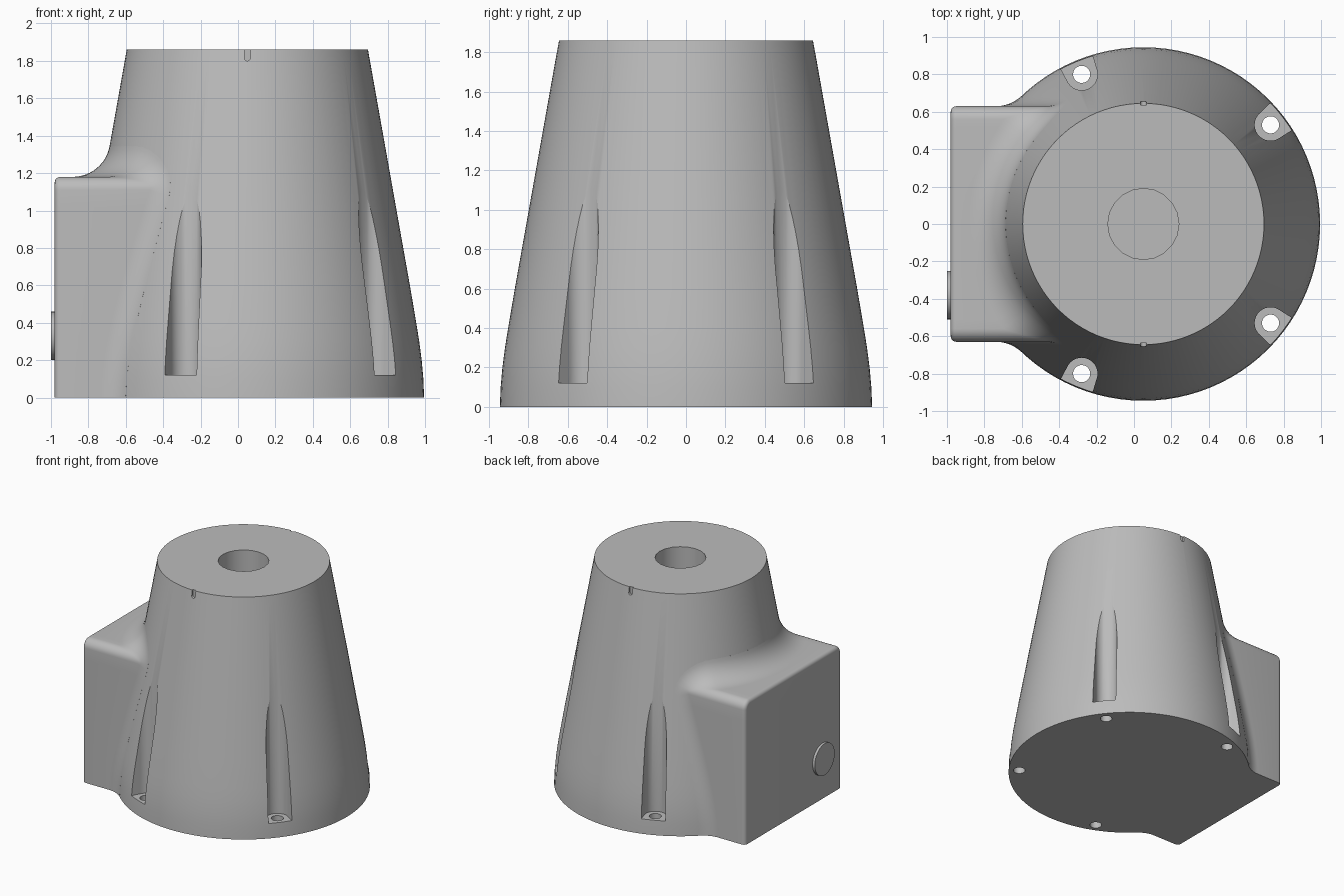
import bpy, bmesh, math
from mathutils import Vector, Matrix

if "Cube" in bpy.data.objects:
    bpy.data.objects.remove(bpy.data.objects["Cube"])

AXIS_X = 0.05
TOP = 1.86
PROFILE = [(0, 0.945), (0.1, 0.941), (0.2, 0.932), (0.3, 0.919), (0.4, 0.903), (0.6, 0.869), (TOP, 0.645)]

grey = bpy.data.materials.new("plain grey")
grey.use_nodes = True
COLOUR = (0.5, 0.5, 0.5, 1)
grey.diffuse_color = COLOUR
grey.node_tree.nodes["Principled BSDF"].inputs["Base Color"].default_value = COLOUR


def make_object(name, bm):
    bmesh.ops.recalc_face_normals(bm, faces=bm.faces)
    mesh = bpy.data.meshes.new(name)
    bm.to_mesh(mesh)
    bm.free()
    mesh.materials.append(grey)
    obj = bpy.data.objects.new(name, mesh)
    bpy.context.collection.objects.link(obj)
    return obj


def activate(obj):
    bpy.ops.object.select_all(action='DESELECT')
    obj.select_set(True)
    bpy.context.view_layer.objects.active = obj


def smooth(obj, degrees=30):
    activate(obj)
    bpy.ops.object.shade_smooth_by_angle(angle=math.radians(degrees))


def prism(bm, outline, z0, z1):
    """Extrude a flat outline between two heights."""
    low = [bm.verts.new((x, y, z0)) for x, y in outline]
    high = [bm.verts.new((x, y, z1)) for x, y in outline]
    bm.faces.new(low[::-1])
    bm.faces.new(high)
    n = len(outline)
    for i in range(n):
        j = (i + 1) % n
        bm.faces.new((low[i], low[j], high[j], high[i]))
    return low + high


def circle(cx, cy, r, n):
    return [(cx + r * math.cos(math.tau * i / n), cy + r * math.sin(math.tau * i / n)) for i in range(n)]


def cut(obj, cutter):
    mod = obj.modifiers.new("cut", 'BOOLEAN')
    mod.operation = 'DIFFERENCE'
    mod.solver = 'EXACT'
    mod.object = cutter
    activate(obj)
    bpy.ops.object.modifier_apply(modifier=mod.name)
    bpy.data.objects.remove(cutter)


def radius(z):
    for (z0, r0), (z1, r1) in zip(PROFILE, PROFILE[1:]):
        if z <= z1:
            return r0 + (r1 - r0) * (z - z0) / (z1 - z0)
    return PROFILE[-1][1]


# Tapered round body
SEGMENTS = 96
bm = bmesh.new()
rings = [[bm.verts.new((x, y, z)) for x, y in circle(AXIS_X, 0, r, SEGMENTS)] for z, r in PROFILE]
for a, b in zip(rings, rings[1:]):
    for i in range(SEGMENTS):
        j = (i + 1) % SEGMENTS
        bm.faces.new((a[i], a[j], b[j], b[i]))
bm.faces.new(rings[0][::-1])
bm.faces.new(rings[-1])
body = make_object("tapered_body", bm)

# Cutters: screw channels, top bore, rim notches
pockets, holes = bmesh.new(), bmesh.new()
for sx, sy in ((-0.28, 0.8), (0.73, 0.53)):
    for side in (1, -1):
        x, y = sx, sy * side
        out = Vector((x - AXIS_X, y)).normalized()
        across = Vector((-out.y, out.x))
        outline = [(0.3, -0.115)]
        for i in range(17):
            t = -math.pi / 2 - math.pi * i / 16
            outline.append((0.085 * math.cos(t), 0.085 * math.sin(t)))
        outline.append((0.3, 0.115))
        prism(pockets, [Vector((x, y)) + out * u + across * v for u, v in outline], 0.12, 1.4)
        prism(holes, circle(x, y, 0.046, 20), -0.1, 0.2)
prism(pockets, circle(AXIS_X, 0, 0.19, 20), 1.3, TOP + 0.1)
for side in (1, -1):
    # Round-bottomed notch, extruded flat then turned upright
    arc = [(0.016 * math.cos(math.pi * (1 + i / 8)), 0.016 * math.sin(math.pi * (1 + i / 8))) for i in range(9)]
    verts = prism(pockets, arc + [(0.016, 0.15), (-0.016, 0.15)], -0.04, 0.04)
    turn = Matrix.Translation((AXIS_X, 0.675 * side, 1.816)) @ Matrix.Rotation(math.pi / 2, 4, 'X')
    bmesh.ops.transform(pockets, matrix=turn, verts=verts)
cut(body, make_object("pocket_cutter", pockets))
cut(body, make_object("hole_cutter", holes))
smooth(body)

# Side housing: arch outline lofted into the body with a rolling fillet
FACE_X, HALF, HEIGHT, CORNER, EDGE, FILLET = -0.98, 0.63, 1.18, 0.07, 0.03, 0.2
arch = []
for i in range(13):
    arch.append((HALF, (HEIGHT - CORNER) * i / 12, 0))
for i in range(1, 9):
    a = math.pi / 2 * i / 8
    arch.append((HALF - CORNER + CORNER * math.cos(a), HEIGHT - CORNER + CORNER * math.sin(a), a))
for i in range(1, 13):
    arch.append(((HALF - CORNER) * (1 - i / 12), HEIGHT, math.pi / 2))
arch += [(-y, z, math.pi - a) for y, z, a in arch[-2::-1]]

bm = bmesh.new()
columns = []
for y, z, angle in arch:
    p = Vector((0, y, z))
    n = Vector((0, math.cos(angle), math.sin(angle)))
    line = []
    # Rounded front edge
    for i in range(6):
        t = math.pi / 2 * i / 5
        line.append(p - n * EDGE * (1 - math.sin(t)) + Vector((FACE_X + EDGE * (1 - math.cos(t)), 0, 0)))
    # Ball centre touching both the housing wall and the body
    c = p + n * FILLET
    slope = (radius(c.z - 0.05) - radius(c.z + 0.05)) / 0.1 if c.z > 0.05 else 0
    tilt = math.atan(slope)
    zt = max(c.z - FILLET * math.sin(tilt), 0)
    reach = radius(zt) + FILLET * math.cos(tilt)
    c.x = AXIS_X - math.sqrt(reach ** 2 - c.y ** 2)
    normal = Vector(((c.x - AXIS_X) / reach * math.cos(tilt), c.y / reach * math.cos(tilt), math.sin(tilt)))
    for i in range(13):
        q = c + (-n).slerp(-normal, i / 12) * FILLET
        q.z = max(q.z, 0)
        if z == 0:
            q.z = 0
        line.append(q)
    line.append(line[-1] - normal * 0.02)
    if z == 0:
        line[-1].z = 0
    columns.append([bm.verts.new(q) for q in line])
for a, b in zip(columns, columns[1:]):
    for i in range(len(a) - 1):
        bm.faces.new((a[i], a[i + 1], b[i + 1], b[i]))
bm.faces.new([col[0] for col in columns])
bm.faces.new(columns[0] + columns[-1][::-1])
housing = make_object("side_housing", bm)
smooth(housing, 40)

# Round plug on the housing face
bm = bmesh.new()
bmesh.ops.create_cone(bm, cap_ends=True, segments=32, radius1=0.13, radius2=0.13, depth=0.04,
                      matrix=Matrix.Translation((-0.98, -0.38, 0.33)) @ Matrix.Rotation(math.pi / 2, 4, 'Y'))
smooth(make_object("housing_plug", bm))
